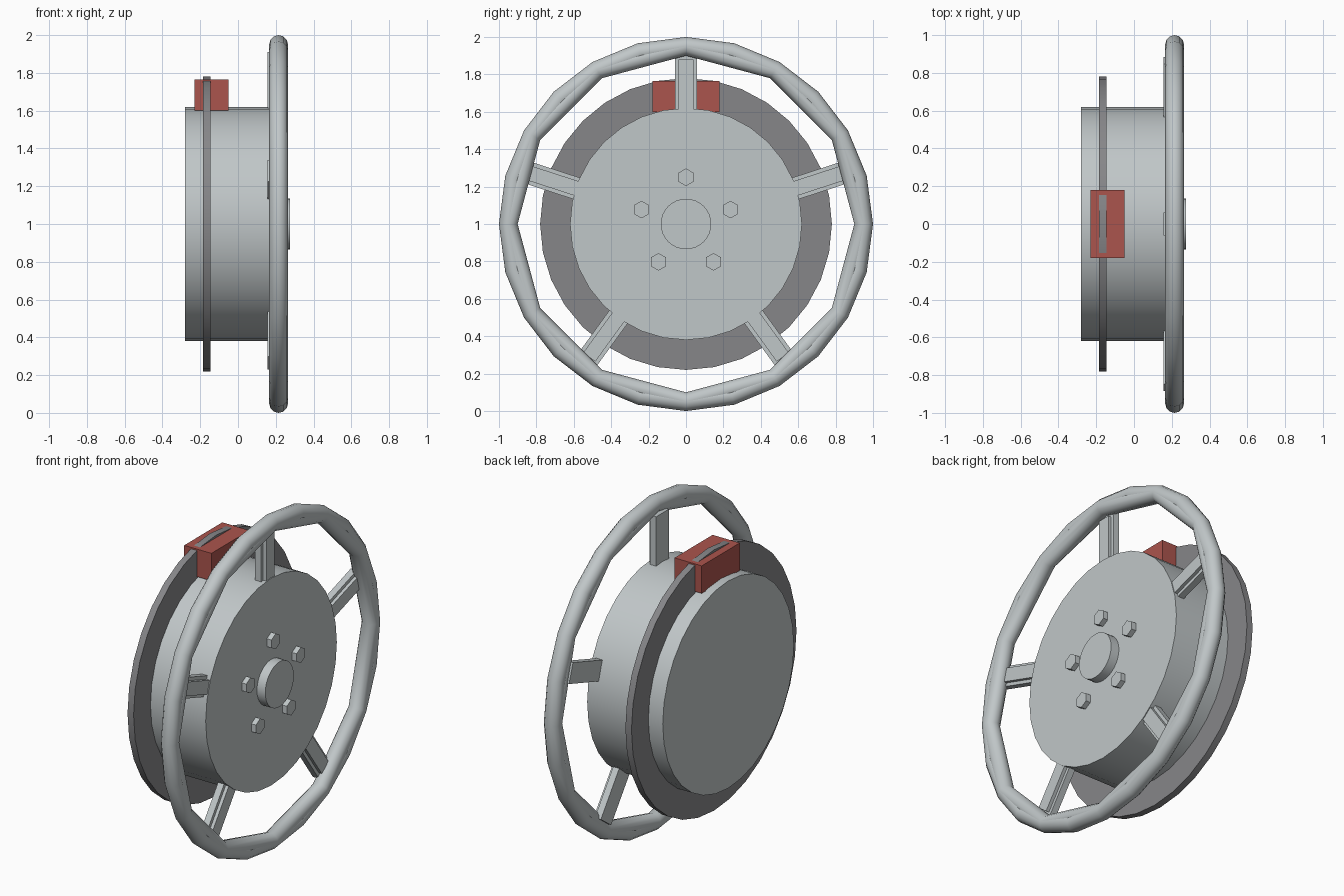
import bpy
import bmesh
from math import cos, sin, pi, radians
from mathutils import Matrix, Vector

default_cube = bpy.data.objects.get("Cube")
if default_cube:
    bpy.data.objects.remove(default_cube, do_unlink=True)

AXLE_Z = 1.0


def make_material(name, colour):
    mat = bpy.data.materials.new(name)
    mat.use_nodes = True
    mat.diffuse_color = (*colour, 1)
    mat.node_tree.nodes["Principled BSDF"].inputs["Base Color"].default_value = (*colour, 1)
    return mat


silver = make_material("silver", (0.53, 0.57, 0.58))
iron = make_material("dark iron", (0.24, 0.24, 0.25))
red = make_material("brake red", (0.41, 0.09, 0.075))


def finish(bm, name, mat, smooth=False):
    bmesh.ops.recalc_face_normals(bm, faces=bm.faces)
    mesh = bpy.data.meshes.new(name)
    bm.to_mesh(mesh)
    bm.free()
    mesh.materials.append(mat)
    obj = bpy.data.objects.new(name, mesh)
    bpy.context.collection.objects.link(obj)
    if smooth:
        bpy.ops.object.select_all(action="DESELECT")
        obj.select_set(True)
        bpy.context.view_layer.objects.active = obj
        bpy.ops.object.shade_smooth_by_angle(angle=radians(35))
    return obj


def prism(name, mat, radius, x0, x1, sides, y=0, z=AXLE_Z, smooth=False):
    """Regular prism along x with one corner pointing up."""
    bm = bmesh.new()
    ring = [bm.verts.new((x0, y + radius * sin(2 * pi * i / sides),
                          z + radius * cos(2 * pi * i / sides))) for i in range(sides)]
    face = bm.faces.new(ring)
    top = bmesh.ops.extrude_face_region(bm, geom=[face])["geom"]
    moved = [v for v in top if isinstance(v, bmesh.types.BMVert)]
    bmesh.ops.translate(bm, verts=moved, vec=(x1 - x0, 0, 0))
    return finish(bm, name, mat, smooth)


def box(name, mat, low, high, turn=0):
    """Box relative to the axle, turned about it."""
    low, high = Vector(low), Vector(high)
    bm = bmesh.new()
    place = (Matrix.Translation((0, 0, AXLE_Z)) @ Matrix.Rotation(turn, 4, "X")
             @ Matrix.Translation((low + high) / 2)
             @ Matrix.Diagonal((*(high - low), 1)))
    bmesh.ops.create_cube(bm, size=1, matrix=place)
    return finish(bm, name, mat)


def hoop(name, segments):
    bpy.ops.mesh.primitive_torus_add(
        major_segments=segments, minor_segments=12, major_radius=0.95,
        minor_radius=0.05, location=(0.215, 0, AXLE_Z), rotation=(0, pi / 2, 0))
    obj = bpy.context.object
    obj.name = name
    obj.data.materials.append(silver)
    bpy.ops.object.shade_smooth_by_angle(angle=radians(40))


# Drum, brake disc and hub cap
prism("drum", silver, 0.62, -0.28, 0.22, 32, smooth=True)
prism("brake_disc", iron, 0.78, -0.185, -0.145, 32, smooth=True)
prism("hub_cap", silver, 0.135, 0.21, 0.275, 32, smooth=True)

# Brake caliper straddling the disc
box("brake_caliper", red, (-0.23, -0.18, 0.6), (-0.05, 0.18, 0.765))

# Outer rim: a fine hoop over a coarser inner one
hoop("outer_rim", 24)
hoop("inner_rim", 12)

# Spokes with raised ribs, and wheel nuts
for i in range(5):
    angle = 2 * pi * i / 5
    box(f"spoke_{i + 1}", silver, (0.155, -0.06, 0.55), (0.195, 0.06, 0.91), angle)
    box(f"spoke_rib_{i + 1}", silver, (0.185, -0.04, 0.55), (0.215, 0.04, 0.88), angle)
    prism(f"wheel_nut_{i + 1}", silver, 0.047, 0.21, 0.25, 6,
          y=0.25 * sin(angle), z=AXLE_Z + 0.25 * cos(angle))
